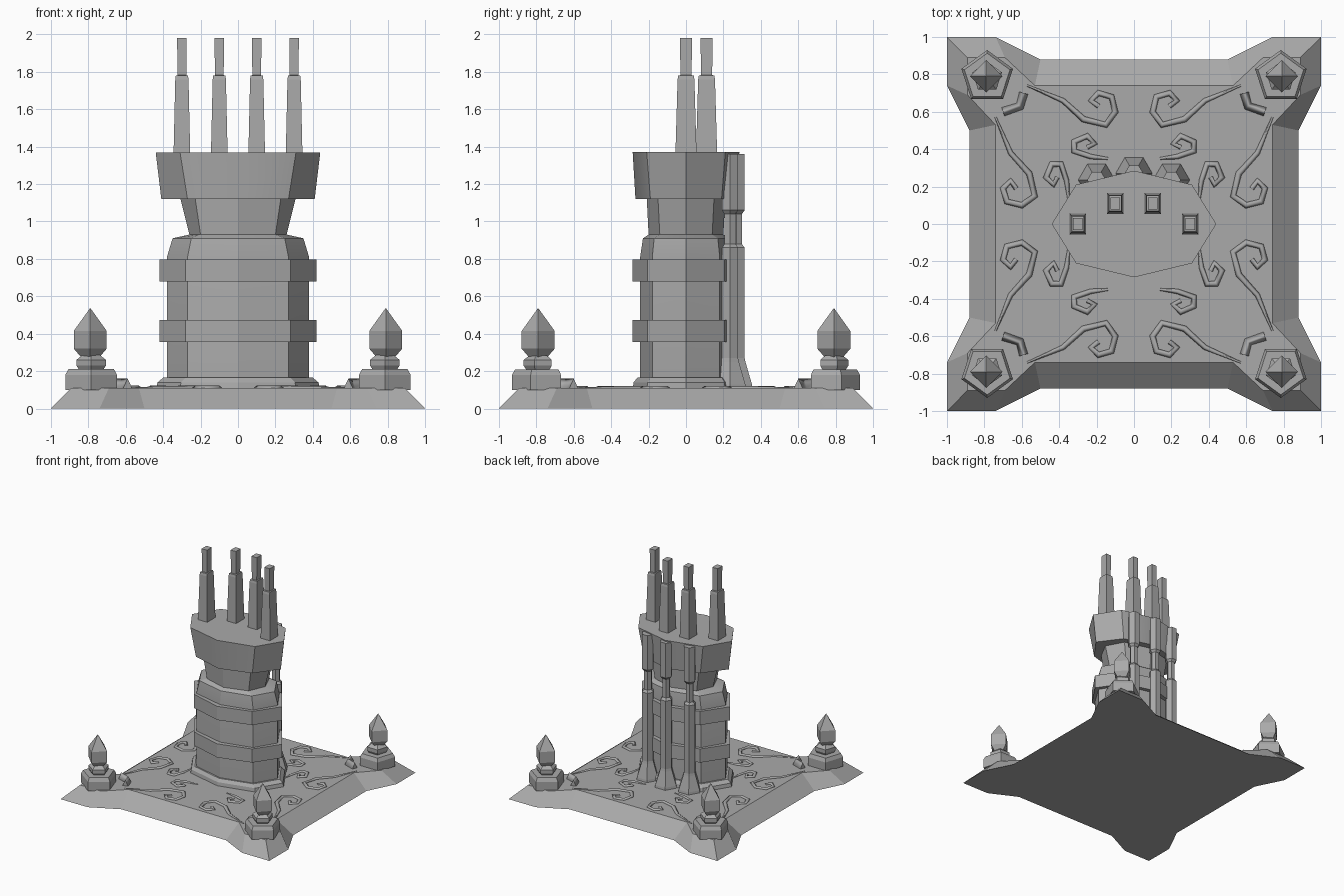
import bpy
import bmesh
import math

old = bpy.data.objects.get("Cube")
if old:
    bpy.data.objects.remove(old, do_unlink=True)

stone = bpy.data.materials.new("grey stone")
stone.use_nodes = True
grey = (0.4, 0.4, 0.4, 1)
stone.diffuse_color = grey
stone.node_tree.nodes["Principled BSDF"].inputs["Base Color"].default_value = grey


def add_object(name, data, angle=None):
    obj = bpy.data.objects.new(name, data)
    bpy.context.collection.objects.link(obj)
    data.materials.append(stone)
    if angle:
        bpy.ops.object.select_all(action="DESELECT")
        obj.select_set(True)
        bpy.context.view_layer.objects.active = obj
        bpy.ops.object.shade_smooth_by_angle(angle=math.radians(angle))
    return obj


def loft(name, rings, angle=None):
    """Skin a stack of equal-length point rings and close both ends."""
    bm = bmesh.new()
    loops = [[bm.verts.new(p) for p in ring] for ring in rings]
    n = len(loops[0])
    for low, high in zip(loops, loops[1:]):
        for i in range(n):
            j = (i + 1) % n
            bm.faces.new((low[i], low[j], high[j], high[i]))
    bm.faces.new(loops[0][::-1])
    bm.faces.new(loops[-1])
    bmesh.ops.recalc_face_normals(bm, faces=bm.faces)
    mesh = bpy.data.meshes.new(name)
    bm.to_mesh(mesh)
    bm.free()
    return add_object(name, mesh, angle)


def turned(name, sides, profile, x, y, start=0.0, flip=1, depth=1.0, angle=None):
    """Faceted upright solid from (radius, z) pairs."""
    turns = [math.radians(start) + math.tau * i / sides for i in range(sides)]
    rings = [[(x + r * math.cos(t), y + flip * depth * r * math.sin(t), z)
              for t in turns] for r, z in profile]
    return loft(name, rings, angle)


def tower_ring(z, w, a, b, d):
    """Eight-point tower outline: side tip w, shoulder (a, b), front tip d."""
    return [(w, 0, z), (a, b, z), (0, d, z), (-a, b, z),
            (-w, 0, z), (-a, -b, z), (0, -d, z), (a, -b, z)]


def base_ring(z, c, e, s, m):
    """Square plate outline with flared corners."""
    quarter = [(m, s), (c, e), (c, c), (e, c), (s, m)]
    ring = []
    for k in range(4):
        for x, y in quarter:
            for _ in range(k):
                x, y = -y, x
            ring.append((x, y, z))
    return ring


def strip(name, points, width, height, z):
    """Raised ridge along a path of (x, y, relative width) points."""
    curve = bpy.data.curves.new(name, "CURVE")
    curve.dimensions = "3D"
    curve.bevel_depth = width
    curve.bevel_resolution = 0
    curve.use_fill_caps = True
    spline = curve.splines.new("POLY")
    spline.points.add(len(points) - 1)
    for p, (x, y, r) in zip(spline.points, points):
        p.co = (x, y, 0, 1)
        p.radius = r
    obj = add_object(name, curve)
    obj.scale.z = height / width
    obj.location.z = z


# Base plate with sloping sides
loft("base_plate", [base_ring(0, 1, 0.74, 0.5, 0.88),
                    base_ring(0.11, 0.89, 0.69, 0.53, 0.74)], 20)

# Tower body, foot and bands
loft("tower_body", [tower_ring(*r) for r in (
    (0.10, 0.38, 0.27, 0.18, 0.245), (0.81, 0.38, 0.27, 0.18, 0.245),
    (0.91, 0.35, 0.25, 0.17, 0.23), (0.93, 0.26, 0.2, 0.14, 0.2),
    (1.13, 0.31, 0.23, 0.15, 0.21))], 20)
loft("tower_foot", [tower_ring(*r) for r in (
    (0.10, 0.44, 0.31, 0.21, 0.285), (0.14, 0.43, 0.305, 0.205, 0.28),
    (0.165, 0.4, 0.28, 0.19, 0.26))], 20)
for name, z in (("lower_band", 0.355), ("upper_band", 0.68)):
    loft(name, [tower_ring(h, 0.42, 0.28, 0.205, 0.285) for h in (z, z + 0.118)], 30)

# Flared crown on top of the tower
loft("tower_crown", [tower_ring(1.12, 0.41, 0.27, 0.19, 0.27),
                     tower_ring(1.37, 0.44, 0.31, 0.21, 0.285)], 35)

# Four stepped square spires
for i, (x, y) in enumerate(((-0.3, 0), (-0.1, 0.11), (0.1, 0.11), (0.3, 0))):
    spire = [(0.063, 1.36), (0.05, 1.76), (0.046, 1.78),
             (0.033, 1.782), (0.036, 1.98)]
    turned(f"spire_{i + 1}", 4, spire, x, y, 45, depth=1.27)

# Three pipes up the back
pipe = [(0.1, 0.1), (0.095, 0.13), (0.055, 0.25), (0.05, 0.27), (0.05, 0.86),
        (0.033, 0.88), (0.033, 1.04), (0.05, 1.06), (0.05, 1.36)]
for name, x, y in (("right_pipe", -0.2, 0.235), ("middle_pipe", 0, 0.27),
                   ("left_pipe", 0.2, 0.235)):
    turned(name, 6, pipe, x, y, 0)

# Corner pedestals, finials and brackets
pad = [(0.145, 0.1), (0.145, 0.18), (0.128, 0.21), (0.07, 0.21),
       (0.083, 0.23), (0.083, 0.26), (0.05, 0.285)]
finial = [(0.045, 0.27), (0.088, 0.32), (0.088, 0.415), (0.002, 0.535)]
bracket = [(0.7, 0.6, 1), (0.61, 0.63, 1), (0.59, 0.7, 1)]
for sx, side in ((-1, "right"), (1, "left")):
    for sy, end in ((-1, "front"), (1, "back")):
        tag = f"{end}_{side}"
        turned(f"pedestal_{tag}", 5, pad, sx * 0.785, sy * 0.785, 90, sy)
        turned(f"finial_{tag}", 4, finial, sx * 0.79, sy * 0.79)
        strip(f"bracket_{tag}", [(sx * x, sy * y, r) for x, y, r in bracket],
              0.024, 0.05, 0.11)

# Raised scrollwork on the plate
scroll = [(0.57, 0.74, 0.3), (0.38, 0.66, 0.8), (0.27, 0.56, 1), (0.15, 0.53, 1),
          (0.1, 0.6, 1), (0.12, 0.68, 1), (0.19, 0.7, 1), (0.23, 0.66, 1),
          (0.19, 0.63, 0.8)]
hook = [(0.14, 0.35, 0.4), (0.23, 0.36, 0.8), (0.32, 0.39, 1), (0.32, 0.44, 1),
        (0.25, 0.47, 1), (0.21, 0.43, 1), (0.25, 0.41, 0.7)]
for sx, side in ((-1, "right"), (1, "left")):
    for sy, end in ((-1, "front"), (1, "back")):
        for kind, path in (("scroll", scroll), ("hook", hook)):
            tag = f"{end}_{side}"
            strip(f"{kind}_{tag}", [(sx * x, sy * y, r) for x, y, r in path],
                  0.017, 0.012, 0.11)
            strip(f"side_{kind}_{tag}", [(sx * y, sy * x, r) for x, y, r in path],
                  0.017, 0.012, 0.11)
